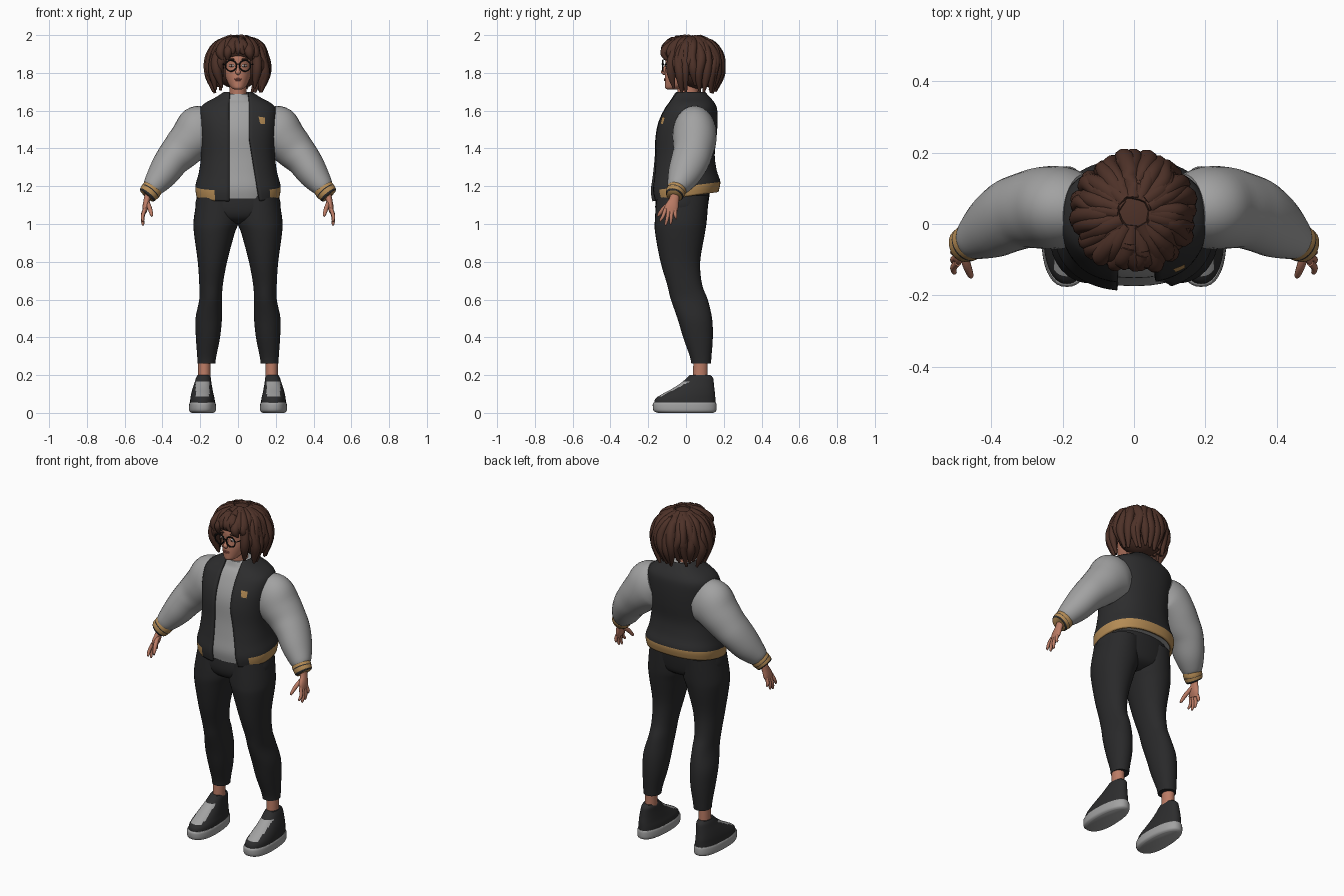
import bpy, bmesh, random
from math import sin, cos, pi, asin, radians
from mathutils import Vector

random.seed(4)
if "Cube" in bpy.data.objects:
    bpy.data.objects.remove(bpy.data.objects["Cube"])


def material(name, r, g, b):
    m = bpy.data.materials.new(name)
    m.use_nodes = True
    m.diffuse_color = (r, g, b, 1)
    m.node_tree.nodes["Principled BSDF"].inputs["Base Color"].default_value = (r, g, b, 1)
    m.node_tree.nodes["Principled BSDF"].inputs["Roughness"].default_value = 0.8
    return m


CHARCOAL = material("charcoal", .026, .026, .027)
TROUSER = material("trouser_black", .022, .022, .023)
GREY = material("light_grey", .36, .36, .36)
GOLD = material("gold", .46, .26, .09)
SKIN = material("skin", .5, .2, .13)
HAIR = material("hair_brown", .075, .031, .021)
BLACK = material("frame_black", .008, .008, .008)
WHITE = material("eye_white", .7, .7, .7)
LIP = material("lip", .4, .12, .09)
parts = []


def smooth(rows, n=4):
    """Resample control rows with a Catmull-Rom curve."""
    out = []
    last = len(rows) - 1
    for i in range(last):
        quad = zip(rows[max(i - 1, 0)], rows[i], rows[i + 1], rows[min(i + 2, last)])
        quad = list(quad)
        for k in range(n):
            u = k / n
            out.append((i + u, [.5 * (2*q + (r-p)*u + (2*p-5*q+4*r-s)*u*u + (3*q-p-3*r+s)*u**3)
                                for p, q, r, s in quad]))
    return out + [(last, list(rows[-1]))]


def loft(rows, seg=32, power=1, egg=0, slant=None, gap=None):
    """Level rings from rows of (z, x0, x1, y0, y1); angle zero is the front."""
    grid = []
    for t, (z, x0, x1, y0, y1) in smooth(rows):
        rx, ry, cx, cy = (x1 - x0) / 2, (y1 - y0) / 2, (x0 + x1) / 2, (y0 + y1) / 2
        a0, a1, count = 0, 2 * pi, seg
        if gap:
            right, left = gap(z)
            a0 = asin(min(1, (left / rx) ** (1 / power)))
            a1 = 2 * pi - asin(min(1, (-right / rx) ** (1 / power)))
            count = seg + 1
        ring = []
        for k in range(count):
            a = a0 + (a1 - a0) * k / seg
            s, c = [abs(v) ** power * (1 if v > 0 else -1) for v in (sin(a), cos(a))]
            y = cy - ry * c
            ring.append(Vector((cx + rx * s * (1 + egg * c), y, z + (slant(z) * y if slant else 0))))
        grid.append((t, ring))
    return grid


def tube(rows, seg=20, n=4):
    """Rings square to a path, from rows of (x, y, z, radius, y radius)."""
    pts = smooth(rows, n)
    grid = []
    for i, (t, p) in enumerate(pts):
        d = Vector(pts[min(i + 1, len(pts) - 1)][1][:3]) - Vector(pts[max(i - 1, 0)][1][:3])
        d.normalize()
        ref = Vector((0, 1, 0)) if abs(d.y) < .9 else Vector((1, 0, 0))
        s = (ref - d * d.dot(ref)).normalized()
        u = d.cross(s)
        grid.append((t, [Vector(p[:3]) + u * p[3] * cos(2*pi*k/seg) + s * p[4] * sin(2*pi*k/seg)
                         for k in range(seg)]))
    return grid


def skin(name, grids, mats, pick=None, side=1, closed=True):
    """Join rings into one mesh object; pick(t, centre) gives the colour slot."""
    bm = bmesh.new()
    for grid in grids:
        rings = [[bm.verts.new((p.x * side, p.y, p.z)) for p in ring] for _, ring in grid]
        count = len(rings[0])
        for i in range(len(rings) - 1):
            for k in range(count if closed else count - 1):
                j = (k + 1) % count
                f = bm.faces.new((rings[i][k], rings[i][j], rings[i+1][j], rings[i+1][k]))
                if pick:
                    c = f.calc_center_median()
                    c.x *= side
                    f.material_index = pick((grid[i][0] + grid[i + 1][0]) / 2, c)
        if closed:
            bm.faces.new(rings[0])
            bm.faces.new(rings[-1])
    bmesh.ops.recalc_face_normals(bm, faces=bm.faces)
    me = bpy.data.meshes.new(name)
    bm.to_mesh(me)
    bm.free()
    for m in mats:
        me.materials.append(m)
    ob = bpy.data.objects.new(name, me)
    bpy.context.collection.objects.link(ob)
    parts.append(ob)
    return ob


def finish(name, mat):
    ob = bpy.context.object
    ob.name = name
    ob.data.materials.append(mat)
    parts.append(ob)
    return ob


def blob(name, loc, size, mat):
    bpy.ops.mesh.primitive_uv_sphere_add(segments=24, ring_count=14, location=loc)
    bpy.context.object.scale = size
    return finish(name, mat)


# Jacket, open at the front, with a gold hem, over a shirt
body = [(z, -w, w, f, b) for z, w, f, b in (
    (1.145, .22, -.18, .172), (1.2, .226, -.188, .182), (1.27, .208, -.178, .163),
    (1.36, .196, -.168, .152), (1.46, .2, -.164, .162), (1.54, .206, -.148, .167),
    (1.605, .203, -.118, .165), (1.64, .175, -.095, .152), (1.67, .12, -.077, .128),
    (1.7, .074, -.065, .1))]


def tilt(z):
    return .14 * max(0, min(1, (1.42 - z) / .25))


def opening(z):
    return -.047, .06 + .055 * max(0, min(1, (1.45 - z) / .3))


def hem(t, c):
    return int(t < 1 and (c.y > 0 or c.x < -.125 or c.x > .17))


jacket = skin("jacket", [loft(body, 64, .85, slant=tilt, gap=opening)], [CHARCOAL, GOLD], hem, closed=False)
thick = jacket.modifiers.new("thickness", "SOLIDIFY")
thick.thickness = .014
thick.offset = -1
inner = [(z + .012 * (z < 1.5) - .012 * (z > 1.65), a + .014, b - .014, f + .014, k - .016)
         for z, a, b, f, k in body]
skin("shirt", [loft(inner, 40, .85, slant=tilt)], [GREY])

# Chest badge laid on the jacket
bpy.ops.mesh.primitive_grid_add(x_subdivisions=6, y_subdivisions=6, size=.044,
                                location=(.142, -.15, 1.557), rotation=(pi / 2, 0, 0))
badge = finish("chest_badge", GOLD)
for v in badge.data.vertices:
    v.co.x *= 1 + 8 * v.co.y
wrap = badge.modifiers.new("lay_on", "SHRINKWRAP")
wrap.target = jacket
wrap.wrap_mode = "ABOVE_SURFACE"
wrap.offset = .004

# Hips joining the legs
skin("hips", [loft([(1.0, -.06, .06, -.09, .04), (1.03, -.17, .17, -.145, .095), (1.09, -.226, .226, -.163, .115),
                    (1.2, -.2, .2, -.15, .13)], power=.9)], [TROUSER])


def lace_panel(t, c):
    return int(.085 < c.z < .165 and abs(c.x - .188) < .036 and c.y < .02)


for side, word in ((1, "left_"), (-1, "right_")):
    # Trouser leg, ankle and shoe
    leg = [(1.15, 0, .215, -.155, .12), (1.02, -.005, .235, -.165, .11), (.95, .018, .233, -.163, .1),
           (.8, .058, .213, -.135, .075), (.68, .08, .205, -.1, .085), (.6, .085, .205, -.08, .115),
           (.5, .085, .225, -.045, .138), (.4, .095, .223, -.015, .142), (.3, .115, .216, .02, .135),
           (.262, .12, .214, .028, .132)]
    skin(word + "trouser_leg", [loft(leg, power=.95)], [TROUSER], side=side)
    skin(word + "ankle", [loft([(.14, .145, .211, .035, .115), (.3, .145, .211, .04, .115)])], [SKIN], side=side)
    upper = [(.045, .122, .254, -.168, .155), (.075, .124, .252, -.162, .155), (.1, .13, .248, -.125, .154),
             (.13, .136, .24, -.07, .15), (.16, .141, .23, -.025, .147), (.185, .144, .222, .005, .143),
             (.2, .15, .215, .02, .13)]
    skin(word + "shoe", [loft(upper, 48, .9, .08)], [CHARCOAL, GREY], lace_panel, side)
    sole = [(0, .13, .246, -.15, .145), (.012, .118, .258, -.172, .16), (.045, .118, .258, -.176, .161),
            (.056, .122, .254, -.17, .157)]
    skin(word + "sole", [loft(sole, 40, .85, .08)], [GREY], side=side)

    # Puffy sleeve and striped cuff
    sleeve = [(.15, .04, 1.515, .12, .1), (.2, .045, 1.49, .138, .115), (.255, .045, 1.438, .117, .115),
              (.305, .038, 1.385, .104, .106), (.35, .022, 1.335, .092, .102), (.4, -.01, 1.262, .08, .088),
              (.445, -.04, 1.203, .06, .062), (.46, -.048, 1.183, .047, .048)]
    skin(word + "sleeve", [tube(sleeve, 28)], [GREY], side=side)
    cuff = [(.447, -.043, 1.193, .052, .05), (.457, -.049, 1.182, .055, .052), (.467, -.055, 1.17, .054, .051),
            (.478, -.06, 1.156, .051, .048), (.484, -.062, 1.149, .044, .042)]
    skin(word + "cuff", [tube(cuff, 28)], [GOLD, CHARCOAL], lambda t, c: int(1.7 < t < 2 or t > 3), side)

    # Hand: palm, four fingers and a thumb
    hand = [tube([(.472, -.056, 1.17, .02, .025), (.482, -.063, 1.13, .017, .026), (.49, -.076, 1.09, .016, .036),
                  (.496, -.084, 1.062, .011, .032)], 16)]
    for ky, ty, tz in ((-.108, -.135, 1.012), (-.091, -.107, .992), (-.075, -.081, .998), (-.059, -.053, 1.025)):
        hand.append(tube([(.493, ky, 1.08, .01, .01), (.505, (ky + ty) / 2, (1.07 + tz) / 2, .0095, .0095),
                          (.503, ty, tz + .008, .007, .007), (.502, ty, tz, .003, .003)], 10))
    hand.append(tube([(.48, -.075, 1.115, .012, .012), (.468, -.115, 1.085, .012, .012),
                      (.458, -.142, 1.052, .009, .009), (.456, -.149, 1.04, .004, .004)], 10))
    skin(word + "hand", hand, [SKIN], side=side)

    # Eye, brow and spectacle rim
    blob(word + "eye", (side * .034, -.1, 1.838), (.014, .008, .0075), WHITE)
    blob(word + "iris", (side * .034, -.107, 1.838), (.006, .003, .006), HAIR)
    blob(word + "brow", (side * .036, -.1, 1.872), (.021, .008, .005), HAIR)
    bpy.ops.mesh.primitive_torus_add(major_radius=.029, minor_radius=.0038, major_segments=32, minor_segments=8,
                                     location=(side * .037, -.122, 1.838), rotation=(pi / 2, 0, 0))
    finish(word + "spectacle_rim", BLACK)
    skin(word + "spectacle_arm", [tube([(.066, -.122, 1.845, .003, .003), (.078, -.1, 1.846, .003, .003),
                                        (.084, 0, 1.846, .003, .003)], 8)], [BLACK], side=side)

# Head, neck and face
skin("neck", [loft([(1.63, -.06, .06, -.04, .09), (1.69, -.046, .046, -.045, .065),
                    (1.78, -.045, .045, -.05, .065)])], [SKIN])
skull = [(1.712, -.018, .018, -.098, -.05), (1.72, -.034, .034, -.11, -.02), (1.745, -.053, .053, -.112, .04),
         (1.79, -.069, .069, -.112, .09), (1.84, -.075, .075, -.107, .12), (1.89, -.076, .076, -.107, .13),
         (1.94, -.06, .06, -.08, .11), (1.965, -.025, .025, -.03, .05)]
skin("head", [loft(skull)], [SKIN])
skin("nose", [tube([(0, -.1, 1.85, .006, .008), (0, -.114, 1.82, .009, .009), (0, -.121, 1.803, .014, .011),
                    (0, -.11, 1.793, .008, .006)], 14)], [SKIN])
blob("upper_lip", (0, -.11, 1.768), (.02, .006, .004), LIP)
blob("lower_lip", (0, -.11, 1.761), (.017, .007, .005), LIP)
skin("spectacle_bridge", [tube([(-.01, -.123, 1.845, .003, .003), (0, -.127, 1.848, .003, .003),
                                (.01, -.123, 1.845, .003, .003)], 8)], [BLACK])

# Hair: two masses under rings of wavy locks
blob("hair_back", (0, .055, 1.845), (.138, .122, .13), HAIR)
blob("hair_crown", (0, .022, 1.918), (.13, .14, .074), HAIR)
locks = []
for layer, count, reach in ((0, 30, 1), (1, 22, .93)):
    for k in range(count):
        a = 2 * pi * (k + .5 * layer) / count + random.uniform(-.07, .07)
        off = min(a % (2 * pi), 2 * pi - a % (2 * pi))
        if off < .3:
            path = [(.04, 1.972), (.1, 1.962), (.142, 1.93), (.15, 1.9)]
        elif off < .72:
            path = [(.04, 1.972), (.105, 1.957), (.15, 1.91), (.152, 1.868)]
        else:
            drop = random.uniform(-.012, .03) + .05 * layer
            path = [(.04, 1.972), (.11, 1.945), (.147, 1.88), (.15, 1.8 + drop / 2), (.128, 1.705 + drop)]
        rows = []
        for i, (r, z) in enumerate(path):
            b = a + random.uniform(-.1, .1) * (i > 0)
            r = r * reach + random.uniform(-.004, .006)
            w = random.uniform(.019, .027) if i < len(path) - 1 else .007
            rows.append((r * sin(b), .032 - r * cos(b), z + .006 * layer, w, w))
        locks.append(tube(rows, 10, 5))
skin("hair_locks", locks, [HAIR])

# Smooth shading with sharp edges kept
bpy.ops.object.select_all(action="DESELECT")
for ob in parts:
    ob.select_set(True)
bpy.context.view_layer.objects.active = jacket
bpy.ops.object.shade_smooth_by_angle(angle=radians(50))
